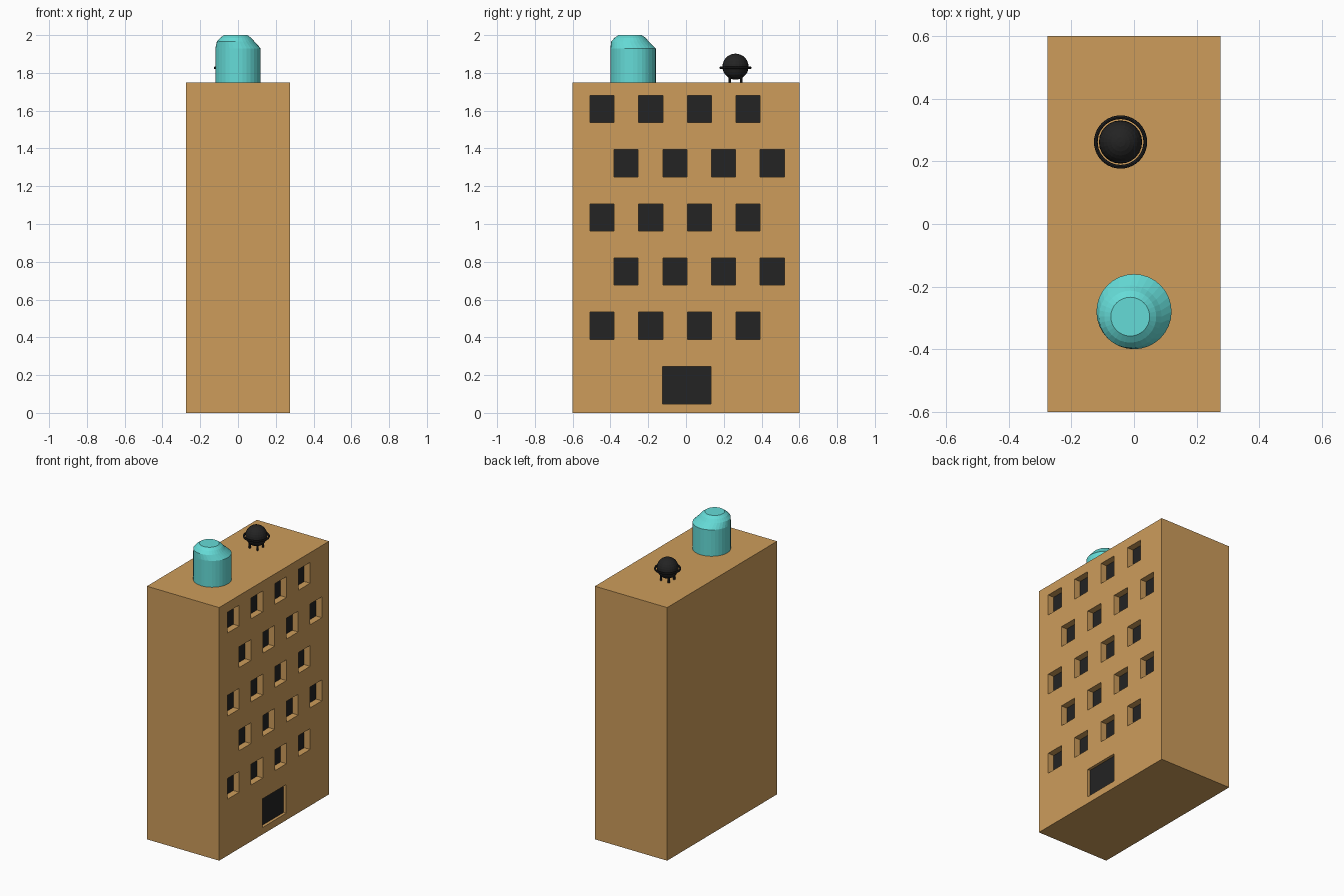
import bpy, bmesh
from math import sin, cos, pi
from mathutils import Matrix, Vector

if "Cube" in bpy.data.objects:
    bpy.data.objects.remove(bpy.data.objects["Cube"])


def material(name, rgb):
    m = bpy.data.materials.new(name)
    m.use_nodes = True
    m.diffuse_color = (*rgb, 1)
    m.node_tree.nodes["Principled BSDF"].inputs["Base Color"].default_value = (*rgb, 1)
    return m


TAN = material("tan wall", (0.61, 0.335, 0.105))
TURQUOISE = material("turquoise", (0.13, 0.71, 0.68))
BLACK = material("soft black", (0.017, 0.017, 0.017))


def finish(bm, name, *mats):
    bmesh.ops.recalc_face_normals(bm, faces=bm.faces)
    me = bpy.data.meshes.new(name)
    bm.to_mesh(me)
    bm.free()
    for m in mats:
        me.materials.append(m)
    ob = bpy.data.objects.new(name, me)
    bpy.context.collection.objects.link(ob)
    return ob


def add_box(bm, lo, hi):
    lo, hi = Vector(lo), Vector(hi)
    mat = Matrix.Translation((lo + hi) / 2) @ Matrix.Diagonal((*(hi - lo), 1))
    bmesh.ops.create_cube(bm, size=1, matrix=mat)


def loft(bm, rings, sides, closed=False):
    """Skin circles given as (x, y, z, radius)."""
    loops = [[bm.verts.new((x + r * cos(2 * pi * i / sides),
                            y + r * sin(2 * pi * i / sides), z))
              for i in range(sides)] for x, y, z, r in rings]
    pairs = list(zip(loops, loops[1:]))
    if closed:
        pairs.append((loops[-1], loops[0]))
    else:
        bm.faces.new(loops[0])
        bm.faces.new(loops[-1])
    for a, b in pairs:
        for i in range(sides):
            j = (i + 1) % sides
            bm.faces.new((a[i], a[j], b[j], b[i]))


# Building block
WX, WY, ROOF = 0.276, 0.6, 1.748
bm = bmesh.new()
add_box(bm, (-WX, -WY, 0), (WX, WY, ROOF))
building = finish(bm, "building", TAN, BLACK)

# Recesses for the staggered windows and the door
bm = bmesh.new()
for row in range(5):
    z = 0.461 + 0.287 * row
    for col in range(4):
        y = -0.445 + 0.258 * col + 0.128 * (row % 2)
        add_box(bm, (WX - 0.045, y - 0.064, z - 0.072), (WX + 0.1, y + 0.064, z + 0.072))
add_box(bm, (WX - 0.02, -0.125, 0.048), (WX + 0.1, 0.132, 0.246))
cutter = finish(bm, "opening_cutter")
cutter.hide_render = True

cut = building.modifiers.new("openings", "BOOLEAN")
cut.operation = "DIFFERENCE"
cut.solver = "EXACT"
cut.object = cutter
dg = bpy.context.evaluated_depsgraph_get()
cut_mesh = bpy.data.meshes.new_from_object(building.evaluated_get(dg))
building.modifiers.clear()
building.data = cut_mesh
bpy.data.objects.remove(cutter)

# Dark panes at the back of each recess
for f in cut_mesh.polygons:
    pane = f.normal.x > 0.9 and f.center.x < WX - 0.01
    f.material_index = 1 if pane else 0

# Water tank with an off-centre rounded cap
TX, TY = 0, -0.28
CX, CY = TX - 0.012, TY - 0.016
bm = bmesh.new()
loft(bm, [(TX, TY, ROOF, 0.12), (TX, TY, 1.93, 0.12), (CX, CY, 1.965, 0.1),
          (CX, CY, 1.985, 0.083), (CX, CY, 2.0, 0.062)], 32)
finish(bm, "water_tank", TURQUOISE)

# Round grill: ball, rim and legs
GX, GY, GZ = -0.043, 0.262, 1.833
bm = bmesh.new()
bmesh.ops.create_uvsphere(bm, u_segments=24, v_segments=14, radius=0.069,
                          matrix=Matrix.Translation((GX, GY, GZ)))
finish(bm, "grill_ball", BLACK)

bm = bmesh.new()
loft(bm, [(GX, GY, GZ - 0.006 + 0.007 * sin(a * pi / 4), 0.079 + 0.006 * cos(a * pi / 4))
          for a in range(8)], 40, closed=True)
finish(bm, "grill_rim", BLACK)

for i in range(4):
    a = pi / 4 + i * pi / 2
    x, y = GX + 0.042 * cos(a), GY + 0.042 * sin(a)
    bm = bmesh.new()
    loft(bm, [(x, y, ROOF, 0.007), (x, y, GZ - 0.03, 0.007)], 8)
    finish(bm, f"grill_leg_{i + 1}", BLACK)
